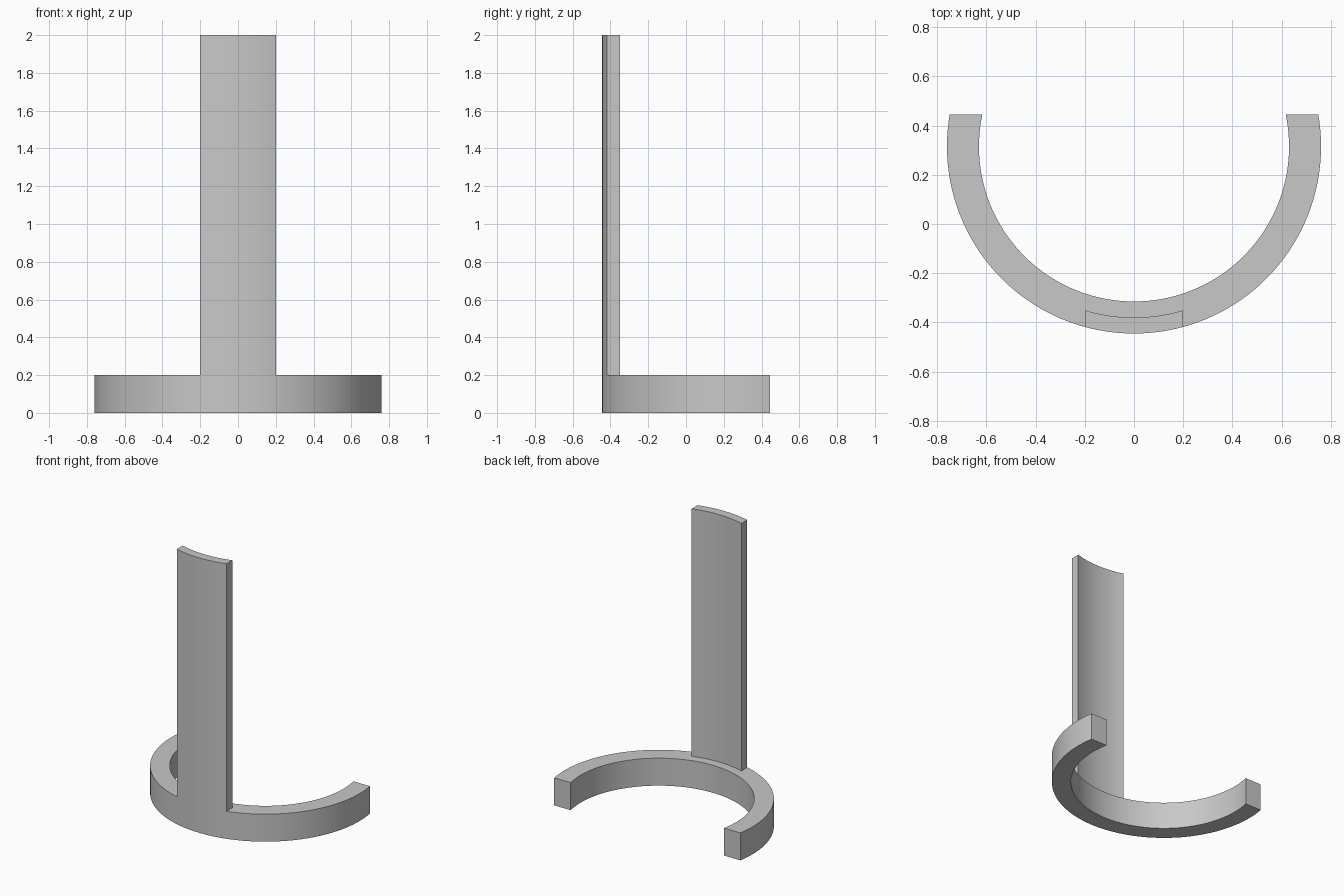
import bpy
import bmesh
from math import asin, acos, sin, cos, radians

cube = bpy.data.objects.get("Cube")
if cube:
    bpy.data.objects.remove(cube, do_unlink=True)

# Main dimensions
INNER, MIDDLE, OUTER = 0.63, 0.695, 0.76
CENTRE_Y = 0.315
END_Y = 0.445
TAB_HALF = 0.2
RING_HEIGHT, TOTAL_HEIGHT = 0.2, 2.0
SIDE_STEPS, TAB_STEPS = 44, 16


def arc_angles(radius):
    """Angles from the front, with breaks at the tab edges and flat-cut ends."""
    end = acos((CENTRE_Y - END_Y) / radius)
    edge = asin(TAB_HALF / radius)
    side = [edge + (end - edge) * i / SIDE_STEPS for i in range(SIDE_STEPS + 1)]
    tab = [-edge + 2 * edge * i / TAB_STEPS for i in range(1, TAB_STEPS)]
    return [-a for a in reversed(side)] + tab + side


def extrude_up(bm, faces, height):
    """Raise a patch of faces and return its new top faces."""
    geom = bmesh.ops.extrude_face_region(bm, geom=faces)["geom"]
    for v in geom:
        if isinstance(v, bmesh.types.BMVert):
            v.co.z += height
    return [f for f in geom if isinstance(f, bmesh.types.BMFace)]


# Open ring footprint as two concentric strips
bm = bmesh.new()
rows = [[bm.verts.new((r * sin(a), CENTRE_Y - r * cos(a), 0)) for a in arc_angles(r)]
        for r in (INNER, MIDDLE, OUTER)]
footprint = []
for a, b in zip(rows, rows[1:]):
    for i in range(len(a) - 1):
        footprint.append(bm.faces.new((a[i], a[i + 1], b[i + 1], b[i])))

# Ring, then the tall curved tab rising from its outer strip
top = extrude_up(bm, footprint, RING_HEIGHT)


def in_tab(face):
    c = face.calc_center_median()
    radius = (c.x ** 2 + (c.y - CENTRE_Y) ** 2) ** 0.5
    return abs(c.x) < TAB_HALF and c.y < 0 and radius > MIDDLE


extrude_up(bm, [f for f in top if in_tab(f)], TOTAL_HEIGHT - RING_HEIGHT)
bmesh.ops.recalc_face_normals(bm, faces=bm.faces[:])

mesh = bpy.data.meshes.new("open_ring_with_tab")
bm.to_mesh(mesh)
bm.free()
bracket = bpy.data.objects.new("open_ring_with_tab", mesh)
bpy.context.collection.objects.link(bracket)

# Plain grey finish
grey = bpy.data.materials.new("light_grey")
grey.use_nodes = True
colour = (0.58, 0.58, 0.58, 1)
grey.diffuse_color = colour
grey.node_tree.nodes["Principled BSDF"].inputs["Base Color"].default_value = colour
mesh.materials.append(grey)

# Smooth arcs with crisp corners
bpy.ops.object.select_all(action="DESELECT")
bracket.select_set(True)
bpy.context.view_layer.objects.active = bracket
bpy.ops.object.shade_smooth_by_angle(angle=radians(30))
